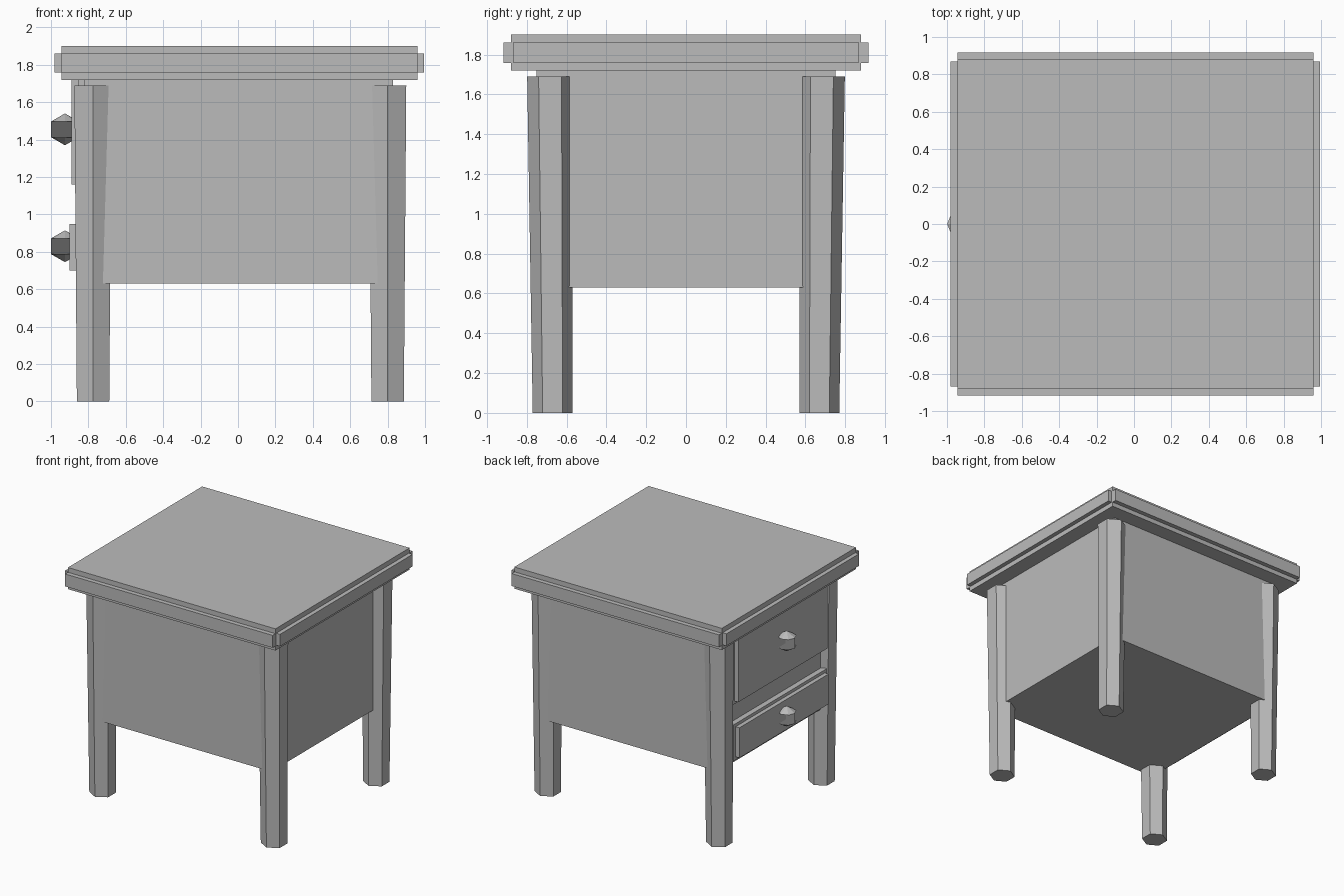
import bpy
import bmesh
from math import cos, sin, pi, radians
from mathutils import Vector

cube = bpy.data.objects.get("Cube")
if cube:
    bpy.data.objects.remove(cube, do_unlink=True)

grey = bpy.data.materials.new("plain_grey")
grey.use_nodes = True
grey.diffuse_color = (0.5, 0.5, 0.5, 1)
grey.node_tree.nodes["Principled BSDF"].inputs["Base Color"].default_value = (0.5, 0.5, 0.5, 1)


def finish(name, bm):
    bmesh.ops.recalc_face_normals(bm, faces=bm.faces)
    mesh = bpy.data.meshes.new(name)
    bm.to_mesh(mesh)
    bm.free()
    mesh.materials.append(grey)
    obj = bpy.data.objects.new(name, mesh)
    bpy.context.collection.objects.link(obj)
    return obj


def box(name, x, y, z):
    """Box from (low, high) ranges on each axis."""
    bm = bmesh.new()
    bmesh.ops.create_cube(bm, size=1)
    for v in bm.verts:
        v.co = Vector([r[0] if c < 0 else r[1] for c, r in zip(v.co, (x, y, z))])
    return finish(name, bm)


def leg(name, x, side):
    """Tapered six-sided leg with its points facing front and back."""
    bm = bmesh.new()
    rings = []
    for z, y, r in ((0, 0.67, 0.1), (1.69, 0.683, 0.115)):
        angles = [radians(90) + i * pi / 3 for i in range(6)]
        rings.append([bm.verts.new((x + r * cos(a), side * y + r * sin(a), z)) for a in angles])
    low, high = rings
    for i in range(6):
        j = (i + 1) % 6
        bm.faces.new((low[i], low[j], high[j], high[i]))
    bm.faces.new(low)
    bm.faces.new(high)
    return finish(name, bm)


def knob(name, z):
    bm = bmesh.new()
    bmesh.ops.create_uvsphere(bm, u_segments=8, v_segments=4, radius=0.085)
    # Pull the equator straight so the middle is an upright band
    equator = [v for v in bm.verts if abs(v.co.z) < 0.01]
    bmesh.ops.dissolve_verts(bm, verts=equator)
    for v in bm.verts:
        if abs(v.co.z) < 0.08:
            flat = Vector((v.co.x, v.co.y, 0)).normalized() * 0.074
            v.co = (flat.x, flat.y, 0.0425 if v.co.z > 0 else -0.0425)
        v.co += Vector((-0.925, 0, z))
    return finish(name, bm)


# Top with raised edge bands
box("top_slab", (-0.945, 0.96), (-0.88, 0.88), (1.72, 1.90))
box("top_side_band", (-0.98, 0.995), (-0.87, 0.87), (1.76, 1.86))
box("top_front_back_band", (-0.945, 0.96), (-0.917, 0.917), (1.757, 1.86))

# Cabinet body
box("body", (-0.82, 0.83), (-0.75, 0.75), (0.63, 1.72))

# Legs
for side, word in ((-1, "front"), (1, "back")):
    leg(word + "_right_leg", -0.775, side)
    leg(word + "_left_leg", 0.80, side)

# Drawers: stepped front plates with faceted knobs
for word, low, high, out, knob_z in (("upper", 1.16, 1.72, 0.89, 1.455),
                                     ("lower", 0.70, 0.95, 0.90, 0.83)):
    box(word + "_drawer_back", (-out + 0.035, -0.8), (-0.61, 0.61),
        (low - 0.025, min(high + 0.025, 1.72)))
    box(word + "_drawer_front", (-out, -0.8), (-0.585, 0.585), (low, high))
    knob(word + "_drawer_knob", knob_z)
